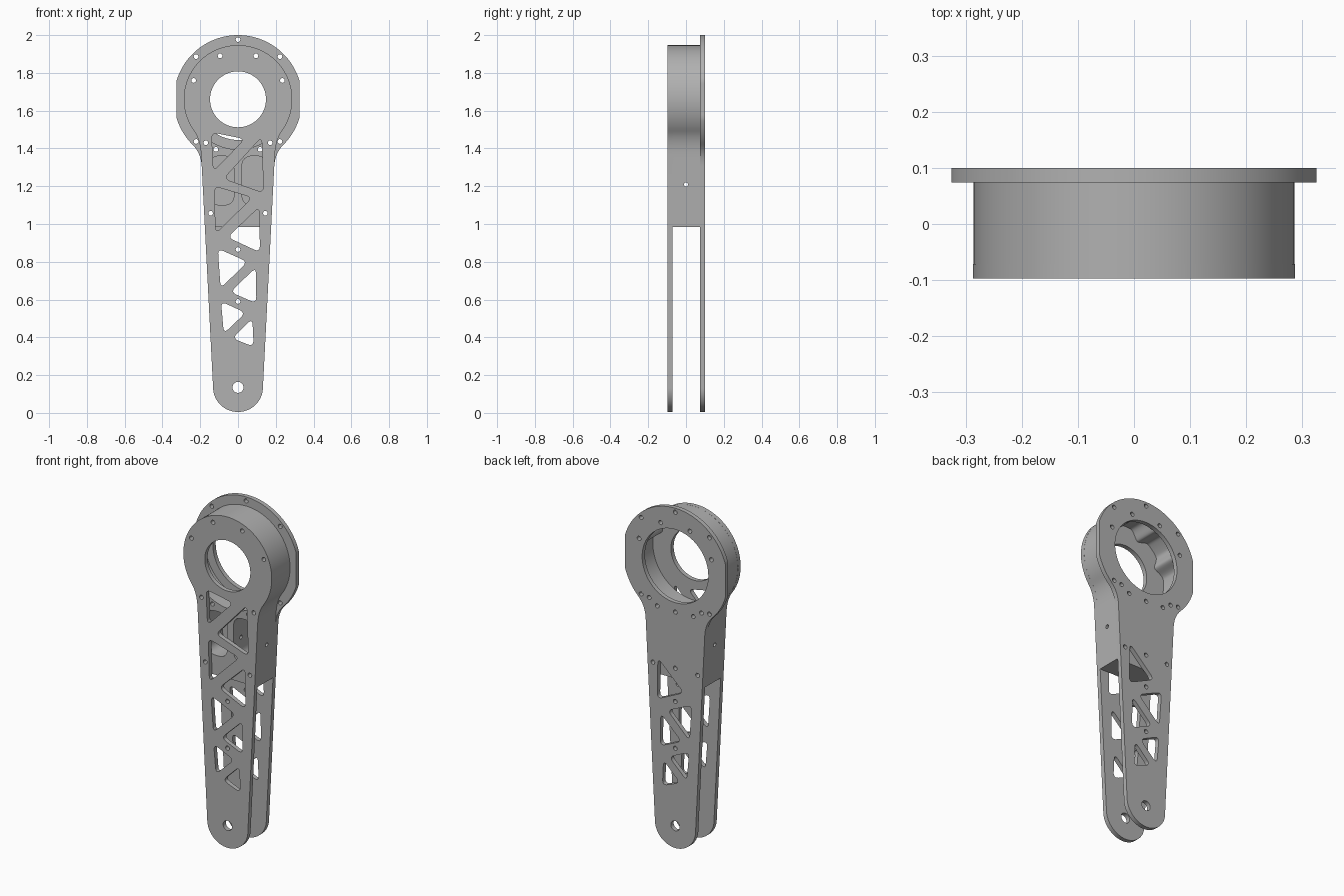
import bpy, bmesh
from math import sin, cos, radians, pi
from mathutils import Matrix, Vector

cube = bpy.data.objects.get("Cube")
if cube:
    bpy.data.objects.remove(cube, do_unlink=True)

grey = bpy.data.materials.new("machined grey")
grey.use_nodes = True
colour = (0.44, 0.44, 0.44, 1)
grey.diffuse_color = colour
grey.node_tree.nodes["Principled BSDF"].inputs["Base Color"].default_value = colour

HUB = 1.66      # height of the hub centre
FOOT = 0.135    # height of the foot pivot


def taper(z):
    """Half width of the arm at a height."""
    return 0.132 + (z - FOOT) * 0.0512


def circle(x, z, r, n=64):
    return [(x + r * cos(2 * pi * i / n), z + r * sin(2 * pi * i / n)) for i in range(n)]


def bezier(a, b, c, n=8):
    return [tuple(Vector(a).lerp(b, t).lerp(Vector(b).lerp(c, t), t))
            for t in (i / n for i in range(n + 1))]


def rounded(points, cut=0.035):
    """Polygon with each corner replaced by a short curve."""
    out = []
    for i, p in enumerate(points):
        p = Vector(p)
        a = Vector(points[i - 1]) - p
        b = Vector(points[(i + 1) % len(points)]) - p
        out += bezier(p + a.normalized() * cut, p, p + b.normalized() * cut)
    return out


def outline(r, end, neck_z, flat, bottom=None):
    """Symmetric hub-and-arm outline; bottom=None gives the round foot."""
    half = []
    for i in range(49):
        a = radians(90 + (end - 90) * i / 48)
        half.append((min(flat, r * cos(a)), HUB + r * sin(a)))
    # concave neck between hub and arm
    p, a = half.pop(), radians(end)
    d = Vector((sin(a), -cos(a)))
    t = (p[0] - taper(1.43)) / -d.x
    corner = (p[0] + d.x * t, p[1] + d.y * t)
    half += bezier(p, corner, (taper(neck_z), neck_z))
    if bottom is None:
        half += [(0.132 * cos(radians(s)), FOOT - 0.13 * sin(radians(s)))
                 for s in range(0, 91, 5)]
    else:
        half.append((taper(bottom), bottom))
    return half + [(-x, z) for x, z in reversed(half) if x > 1e-5]


def extrude(name, loops, y0, y1):
    """Filled profile with holes, standing in the xz plane."""
    cu = bpy.data.curves.new(name, 'CURVE')
    cu.dimensions = '2D'
    cu.fill_mode = 'BOTH'
    cu.extrude = (y1 - y0) / 2
    for loop in loops:
        s = cu.splines.new('POLY')
        s.points.add(len(loop) - 1)
        for pt, (x, z) in zip(s.points, loop):
            pt.co = (x, z, 0, 1)
        s.use_cyclic_u = True
    temp = bpy.data.objects.new(name + " profile", cu)
    bpy.context.collection.objects.link(temp)
    dg = bpy.context.evaluated_depsgraph_get()
    me = bpy.data.meshes.new_from_object(temp.evaluated_get(dg))
    bpy.data.objects.remove(temp, do_unlink=True)
    me.transform(Matrix.Translation((0, (y0 + y1) / 2, 0)) @ Matrix.Rotation(pi / 2, 4, 'X'))
    bm = bmesh.new()
    bm.from_mesh(me)
    bmesh.ops.remove_doubles(bm, verts=bm.verts, dist=1e-5)
    bmesh.ops.recalc_face_normals(bm, faces=bm.faces)
    bm.to_mesh(me)
    bm.free()
    me.materials.clear()
    me.materials.append(grey)
    ob = bpy.data.objects.new(name, me)
    bpy.context.collection.objects.link(ob)
    return ob


def bolts(points):
    """Bolt holes on both sides; a point at x = 0 is used once."""
    return [circle(s * x, z, 0.0125, 16) for x, z in points
            for s in ((1, -1) if x else (1,))]


# Lightening windows, from the top down
windows = [rounded(w) for w in (
    [(-0.14, 1.485), (0.035, 1.45), (-0.13, 1.28)],
    [(0.125, 1.46), (0.135, 1.165), (-0.075, 1.24)],
    [(-0.125, 1.2), (0.075, 1.14), (-0.118, 0.95)],
    [(0.113, 1.09), (0.116, 0.85), (-0.055, 0.93)],
    [(-0.107, 0.87), (0.05, 0.80), (-0.092, 0.66)],
    [(0.095, 0.77), (0.097, 0.58), (-0.04, 0.64)],
    [(-0.09, 0.59), (0.04, 0.53), (-0.075, 0.42)],
    [(0.076, 0.50), (0.083, 0.35), (-0.03, 0.395)])]

hub_bolts = [(0.095, 1.89), (0.235, 1.76), (0.17, 1.43), (0.145, 1.057)]
inner_bolts = [(0.117, 1.395)]
arm_bolts = [(0, 0.865), (0, 0.59)]
rim_bolts = [(0, 1.976), (0.222, 1.886), (0.222, 1.437), (0, 1.39), (0, 1.06)]
pivot = circle(0, FOOT, 0.029, 32)

# Front and back plates
front = extrude("front_plate",
                [outline(0.287, -36, 1.36, 1), circle(0, HUB, 0.148), pivot]
                + windows + bolts(hub_bolts + arm_bolts), -0.097, -0.071)
back = extrude("back_plate",
               [outline(0.34, -45, 1.31, 0.325), circle(0, HUB, 0.215), pivot]
               + windows[3:] + bolts(hub_bolts + inner_bolts + arm_bolts + rim_bolts),
               0.074, 0.1)

# Hub housing and spacer block: bore with four bolt lobes, two pockets
bore = []
for i in range(180):
    a = i * 2
    near = min(abs(a - c) for c in (22.5, 67.5, 112.5, 157.5))
    r = 0.265 - (0.045 * cos(radians(near * 6)) ** 2 if near < 15 else 0)
    bore.append((r * cos(radians(a)), HUB + r * sin(radians(a))))
pockets = [rounded([(s * 0.02, 1.36), (s * 0.155, 1.36), (s * 0.15, 1.10), (s * 0.02, 1.10)], 0.06)
           for s in (1, -1)]
body = extrude("hub_housing",
               [outline(0.2865, -36, 1.36, 1, 0.985), bore] + pockets
               + bolts(hub_bolts + inner_bolts), -0.071, 0.074)

# Cross hole through the sides of the spacer block
bpy.ops.mesh.primitive_cylinder_add(vertices=16, radius=0.011, depth=1,
                                    location=(0, 0, 1.21), rotation=(0, pi / 2, 0))
cutter = bpy.context.object
cutter.name = "cross_hole_cutter"
cutter.hide_render = True
bpy.context.view_layer.objects.active = body
mod = body.modifiers.new("cross hole", 'BOOLEAN')
mod.operation = 'DIFFERENCE'
mod.object = cutter
bpy.ops.object.modifier_apply(modifier=mod.name)
bpy.data.objects.remove(cutter, do_unlink=True)

# Smooth curved walls, crisp edges
bpy.ops.object.select_all(action='DESELECT')
for ob in (front, back, body):
    ob.select_set(True)
bpy.context.view_layer.objects.active = body
bpy.ops.object.shade_smooth_by_angle(angle=radians(30))
